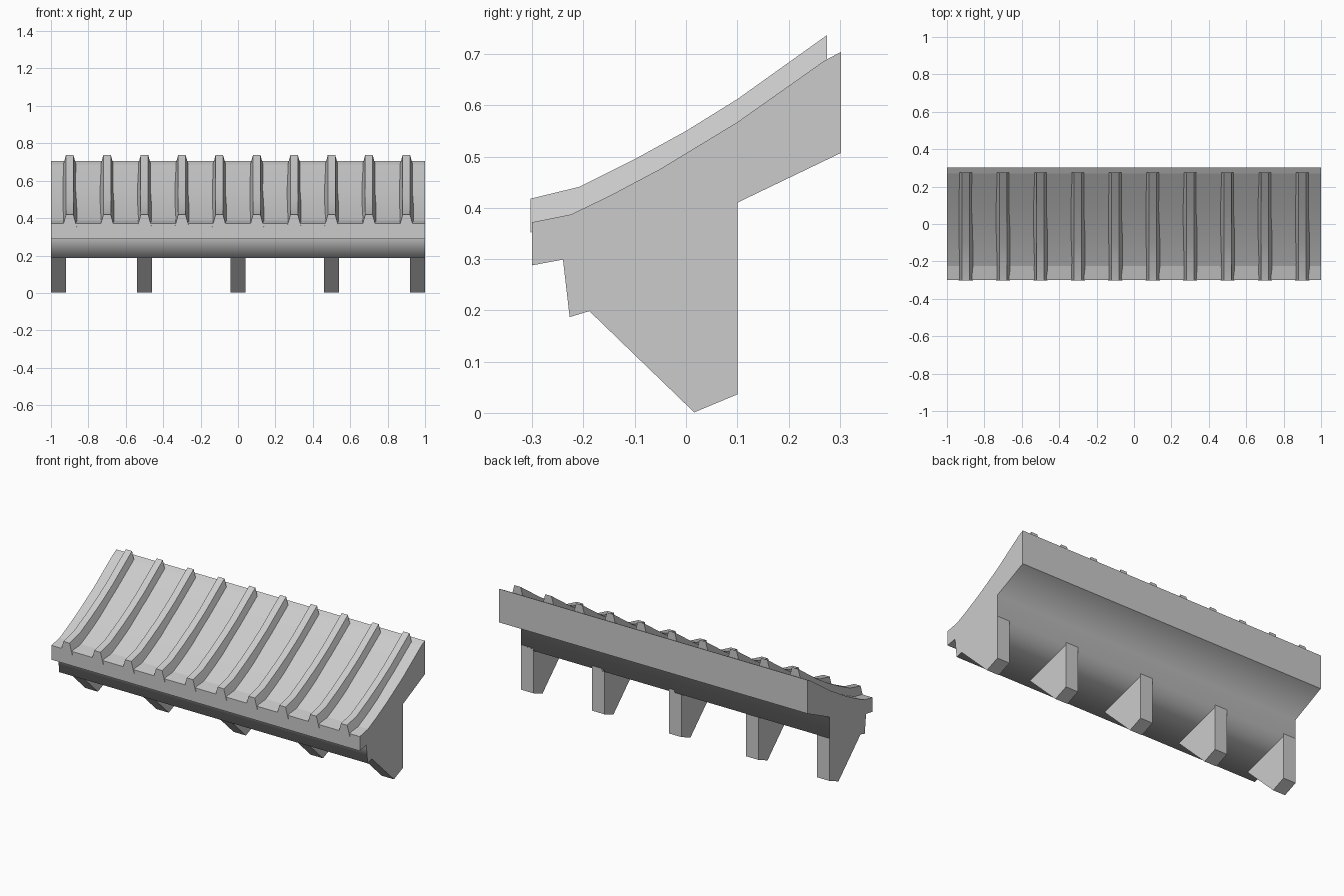
import bpy
import bmesh

cube = bpy.data.objects.get("Cube")
if cube:
    bpy.data.objects.remove(cube)

stone = bpy.data.materials.new("light grey")
stone.use_nodes = True
GREY = (0.6, 0.6, 0.6, 1)
stone.diffuse_color = GREY
stone.node_tree.nodes["Principled BSDF"].inputs["Base Color"].default_value = GREY


def loft(name, left, right, smooth=()):
    """Join two matching rings of points; listed side faces are smooth."""
    bm = bmesh.new()
    a = [bm.verts.new(p) for p in left]
    b = [bm.verts.new(p) for p in right]
    n = len(a)
    for i in range(n):
        j = (i + 1) % n
        face = bm.faces.new((a[i], a[j], b[j], b[i]))
        face.smooth = i in smooth
    bm.faces.new(a[::-1])
    bm.faces.new(b)
    bmesh.ops.recalc_face_normals(bm, faces=bm.faces)
    mesh = bpy.data.meshes.new(name)
    bm.to_mesh(mesh)
    bm.free()
    mesh.materials.append(stone)
    obj = bpy.data.objects.new(name, mesh)
    bpy.context.collection.objects.link(obj)
    return obj


def extrude(name, profile, x0, x1, smooth=()):
    return loft(name, [(x0, y, z) for y, z in profile],
                [(x1, y, z) for y, z in profile], smooth)


# Sweeping roof slab with front lip and stepped underside
roof_top = [(-0.3, 0.372), (-0.225, 0.387), (-0.15, 0.423), (-0.05, 0.476),
            (0.1, 0.567), (0.27, 0.687), (0.302, 0.704)]
underside = [(0.302, 0.507), (0.1, 0.41), (0.1, 0.285),
             (-0.227, 0.187), (-0.24, 0.299), (-0.3, 0.288)]
extrude("roof_slab", roof_top + underside, -1, 1, {1, 2, 3, 4, 7, 8, 9, 10})

# Support brackets, the end ones flush with the roof ends
bracket = [(0.1, 0.3), (0.1, 0.036), (0.016, 0.001), (-0.19, 0.2), (-0.15, 0.24)]
for i, x in enumerate((-0.96, -0.5, 0, 0.5, 0.96)):
    extrude(f"bracket_{i + 1}", bracket, x - 0.04, x + 0.04)

# Raised ribs: tapered strips following the roof curve
rib_top = [(-0.303, 0.418), (-0.208, 0.441), (-0.1, 0.495),
           (0, 0.55), (0.1, 0.612), (0.275, 0.737)]
DEPTH = 0.066
for i in range(10):
    x = -0.9 + 0.2 * i
    sides = []
    for s in (-1, 1):
        top = [(x + s * 0.02, y, z) for y, z in rib_top]
        foot = [(x + s * 0.038, y, z - DEPTH) for y, z in reversed(rib_top)]
        sides.append(top + foot)
    loft(f"rib_{i + 1}", sides[0], sides[1], {0, 1, 2, 3, 4})
